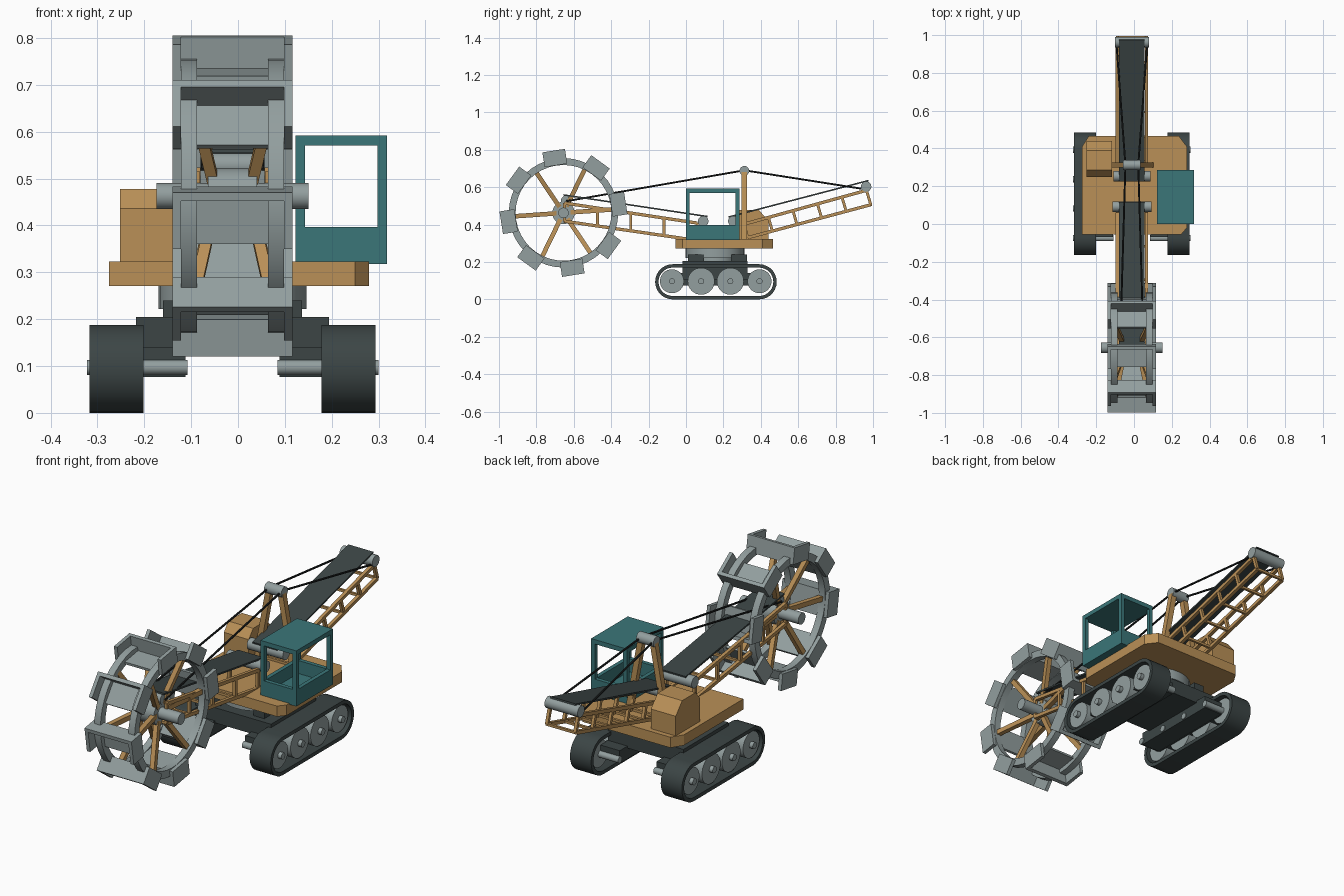
import bpy, bmesh
from math import sin, cos, pi, radians, atan2
from mathutils import Vector, Matrix

cube = bpy.data.objects.get("Cube")
if cube:
    bpy.data.objects.remove(cube, do_unlink=True)

CX = -0.0115  # centre line of the machine


def material(name, rgb):
    m = bpy.data.materials.new(name)
    m.use_nodes = True
    m.diffuse_color = (*rgb, 1)
    bsdf = m.node_tree.nodes["Principled BSDF"]
    bsdf.inputs["Base Color"].default_value = (*rgb, 1)
    bsdf.inputs["Roughness"].default_value = 0.7
    return m


GOLD = material("ochre paint", (0.49, 0.28, 0.095))
GREY = material("light steel", (0.29, 0.345, 0.345))
DARK = material("dark steel", (0.045, 0.06, 0.06))
TEAL = material("teal paint", (0.043, 0.18, 0.19))
CABLE = material("cable black", (0.015, 0.018, 0.018))


def finish(name, bm, mat, smooth=False):
    bmesh.ops.recalc_face_normals(bm, faces=bm.faces)
    me = bpy.data.meshes.new(name)
    bm.to_mesh(me)
    bm.free()
    me.materials.append(mat)
    ob = bpy.data.objects.new(name, me)
    bpy.context.collection.objects.link(ob)
    if smooth:
        bpy.ops.object.select_all(action='DESELECT')
        ob.select_set(True)
        bpy.context.view_layer.objects.active = ob
        bpy.ops.object.shade_smooth_by_angle(angle=radians(35))
    return ob


def add_box(bm, x, y, z, mat=Matrix()):
    size = Matrix.Diagonal((x[1] - x[0], y[1] - y[0], z[1] - z[0], 1))
    mid = Matrix.Translation((sum(x) / 2, sum(y) / 2, sum(z) / 2))
    bmesh.ops.create_cube(bm, size=1, matrix=mat @ mid @ size)


def box(name, x, y, z, mat):
    bm = bmesh.new()
    add_box(bm, x, y, z)
    return finish(name, bm, mat)


def add_bar(bm, a, b, w, round_sides=0):
    """Square bar, or round rod, between two points."""
    a, b = Vector(a), Vector(b)
    d = b - a
    side = Vector((1, 0, 0)) if abs(d.normalized().x) < 0.9 else Vector((0, 1, 0))
    zax = d.normalized()
    yax = zax.cross(side).normalized()
    xax = yax.cross(zax)
    m = Matrix((xax, yax, zax)).transposed().to_4x4()
    m.translation = (a + b) / 2
    if round_sides:
        bmesh.ops.create_cone(bm, cap_ends=True, segments=round_sides, radius1=w,
                              radius2=w, depth=d.length, matrix=m)
    else:
        h = w / 2
        add_box(bm, (-h, h), (-h, h), (-d.length / 2, d.length / 2), m)


def rod_x(name, x0, x1, y, z, r, mat, sides=24):
    bm = bmesh.new()
    add_bar(bm, (x0, y, z), (x1, y, z), r, sides)
    return finish(name, bm, mat, True)


def prism(name, pts, place, lo, hi, mat):
    """Extrude a 2D outline; place(u, v, h) gives the 3D point."""
    bm = bmesh.new()
    ends = [[bm.verts.new(place(u, v, h)) for u, v in pts] for h in (lo, hi)]
    for e in ends:
        bm.faces.new(e)
    for i in range(len(pts)):
        j = (i + 1) % len(pts)
        bm.faces.new((ends[0][i], ends[0][j], ends[1][j], ends[1][i]))
    return finish(name, bm, mat)


def hoop(name, outer, inner, x0, x1, mat):
    """Closed band lying in the y-z plane."""
    bm = bmesh.new()
    loops = [[bm.verts.new((x, y, z)) for y, z in pts]
             for pts, x in ((outer, x0), (outer, x1), (inner, x1), (inner, x0))]
    n = len(outer)
    for k in range(4):
        a, b = loops[k], loops[(k + 1) % 4]
        for i in range(n):
            j = (i + 1) % n
            bm.faces.new((a[i], a[j], b[j], b[i]))
    return finish(name, bm, mat, True)


def stadium(r):
    arc = [radians(-90 + 180 * i / 14) for i in range(15)]
    return ([(0.391 + r * cos(a), 0.094 + r * sin(a)) for a in arc] +
            [(-0.071 - r * cos(a), 0.094 - r * sin(a)) for a in arc])


def circle(r, y, z, n=40):
    return [(y + r * cos(2 * pi * i / n), z + r * sin(2 * pi * i / n)) for i in range(n)]


# Crawler tracks, road wheels and side frames
for s, side in ((-1, "right"), (1, "left")):
    def X(a, s=s):
        return CX + s * a

    def span(a, b, s=s):
        return tuple(sorted((CX + s * a, CX + s * b)))

    hoop(side + "_track", stadium(0.094), stadium(0.076), *span(0.19, 0.305), DARK)
    box(side + "_track_web", span(0.2, 0.27), (-0.06, 0.38), (0.075, 0.11), DARK)
    box(side + "_side_frame", span(0.1, 0.21), (-0.07, 0.39), (0.077, 0.14), DARK)
    for i in range(4):
        y = -0.075 + 0.156 * i
        rod_x(f"{side}_road_wheel_{i}", X(0.205), X(0.292), y, 0.097,
              0.064 if i in (0, 3) else 0.072, GREY, 32)
        rod_x(f"{side}_axle_{i}", X(0.096), X(0.311), y, 0.097, 0.016, GREY, 16)
    for y in (0.01, 0.24):
        box(side + "_pad", span(0.09, 0.148), (y, y + 0.085), (0.2, 0.24), DARK)

# Undercarriage and slewing ring
box("cross_frame", (CX - 0.206, CX + 0.206), (-0.02, 0.33), (0.13, 0.205), DARK)
for nm, r, z0, z1 in (("slew_base", 0.11, 0.2, 0.23), ("slew_ring", 0.158, 0.222, 0.275)):
    bm = bmesh.new()
    add_bar(bm, (CX, 0.155, z0), (CX, 0.155, z1), r, 32)
    finish(nm, bm, GREY, True)

# Deck and engine housing
prism("deck", [(-0.275, -0.055), (0.25, -0.055), (0.28, -0.02), (0.28, 0.41),
               (0.238, 0.465), (-0.24, 0.465), (-0.275, 0.41)],
      lambda u, v, h: (u, v, h), 0.271, 0.323, GOLD)
prism("engine_housing", [(0.25, 0.32), (0.25, 0.436), (0.285, 0.478), (0.39, 0.478),
                         (0.44, 0.42), (0.44, 0.32)],
      lambda u, v, h: (h, u, v), -0.252, -0.117, GOLD)

# Open cab: panels, posts, floor and roof
bm = bmesh.new()
x0, x1, y0, y1, t = 0.123, 0.318, 0.0, 0.285, 0.02
add_box(bm, (x0, x1), (y0, y1), (0.318, 0.333))
add_box(bm, (x0, x1), (y0, y1), (0.57, 0.592))
for a in (x0, x1 - t):
    add_box(bm, (a, a + t), (y0, y1), (0.32, 0.397))
    for b in (y0, y1 - t):
        add_box(bm, (a, a + t), (b, b + t), (0.39, 0.575))
for b in (y0, y1 - t):
    add_box(bm, (x0, x1), (b, b + t), (0.32, 0.397))
finish("cab", bm, TEAL)


# Lattice booms: four chords, uprights and cross ties
def boom(name, top, low, n):
    bm = bmesh.new()
    ends = [[Vector((0, *p)) for p in chord] for chord in (top, low)]
    for s in (-1, 1):
        off = Vector((CX + s * 0.077, 0, 0))
        for a, b in ends:
            add_bar(bm, a + off, b + off, 0.017)
        for i in range(n + 1):
            p, q = (a.lerp(b, i / n) + off for a, b in ends)
            add_bar(bm, p, q, 0.015)
    for i in range(n + 1):
        p = ends[1][0].lerp(ends[1][1], i / n)
        add_bar(bm, p + Vector((CX - 0.077, 0, 0)), p + Vector((CX + 0.077, 0, 0)), 0.012)
    finish(name, bm, GOLD)


boom("front_boom", ((-0.65, 0.515), (0.06, 0.408)), ((-0.65, 0.418), (0.06, 0.315)), 4)
boom("rear_boom", ((0.31, 0.402), (0.965, 0.583)), ((0.33, 0.33), (0.988, 0.506)), 5)


# Conveyor belts with their end rollers
def conveyor(name, a, b, wa, wb, r=0.028):
    bm = bmesh.new()
    a, b = Vector((0, *a)), Vector((0, *b))
    d = (b - a).normalized()
    ang = atan2(d.z, d.y)
    m = Matrix.Translation(a) @ Matrix.Rotation(ang, 4, 'X')
    add_box(bm, (CX - 0.068, CX + 0.068), (-0.02, (b - a).length + 0.02), (r - 0.004, r + 0.004), m)
    finish(name + "_belt", bm, DARK)
    for nm, p, w in (("_front_roller", a, wa), ("_rear_roller", b, wb)):
        rod_x(name + nm, CX - w, CX + w, p.y, p.z, r, GREY)


conveyor("front", (-0.64, 0.528), (0.092, 0.418), 0.055, 0.103)
conveyor("rear", (0.253, 0.418), (0.963, 0.603), 0.098, 0.09)

# Mast with stay cables
bm = bmesh.new()
for s in (-1, 1):
    add_bar(bm, (CX + s * 0.1, 0.312, 0.32), (CX + s * 0.032, 0.312, 0.685), 0.028)
finish("mast", bm, GOLD)
rod_x("mast_head", CX - 0.047, CX + 0.047, 0.312, 0.687, 0.026, GREY)
bm = bmesh.new()
for s in (-1, 1):
    head = (CX + s * 0.034, 0.312, 0.69)
    add_bar(bm, head, (CX + s * 0.062, -0.64, 0.525), 0.005, 8)
    add_bar(bm, head, (CX + s * 0.082, 0.963, 0.588), 0.005, 8)
finish("stay_cables", bm, CABLE)

# Digging wheel: axle, hub, rims, flared spokes
WY, WZ = -0.655, 0.4625
rod_x("wheel_axle", CX - 0.162, CX + 0.162, WY, WZ, 0.028, GREY)
rod_x("wheel_hub", CX - 0.052, CX + 0.052, WY, WZ, 0.06, GREY, 32)
spokes = bmesh.new()
for s in (-1, 1):
    xs = sorted((CX + s * 0.076, CX + s * 0.11))
    hoop("wheel_rim", circle(0.2925, WY, WZ), circle(0.256, WY, WZ), *xs, GREY)
    for k in range(6):
        a = radians(4 + 60 * k)
        c, n = cos(a), sin(a)
        add_bar(spokes, (CX + s * 0.042, WY + 0.04 * c, WZ + 0.04 * n),
                (CX + s * 0.088, WY + 0.268 * c, WZ + 0.268 * n), 0.024)
finish("wheel_spokes", spokes, GOLD)

# Buckets: floor, end wall and two cheeks, open outward
R0, R1, HALF, W, T = 0.257, 0.337, 0.061, 0.128, 0.018
for k in range(8):
    bm = bmesh.new()
    m = Matrix.Translation((CX, WY, WZ)) @ Matrix.Rotation(radians(9 + 45 * k), 4, 'X')
    add_box(bm, (-W, W), (-HALF, HALF), (R0, R0 + 0.012), m @ Matrix.Rotation(-pi / 2, 4, 'X'))
    m = m @ Matrix.Rotation(-pi / 2, 4, 'X')
    add_box(bm, (-W, W), (HALF - T, HALF), (R0, R1), m)
    for s in (-W, W - T):
        add_box(bm, (s, s + T), (-HALF, HALF), (R0, R1), m)
    finish(f"bucket_{k}", bm, GREY)
